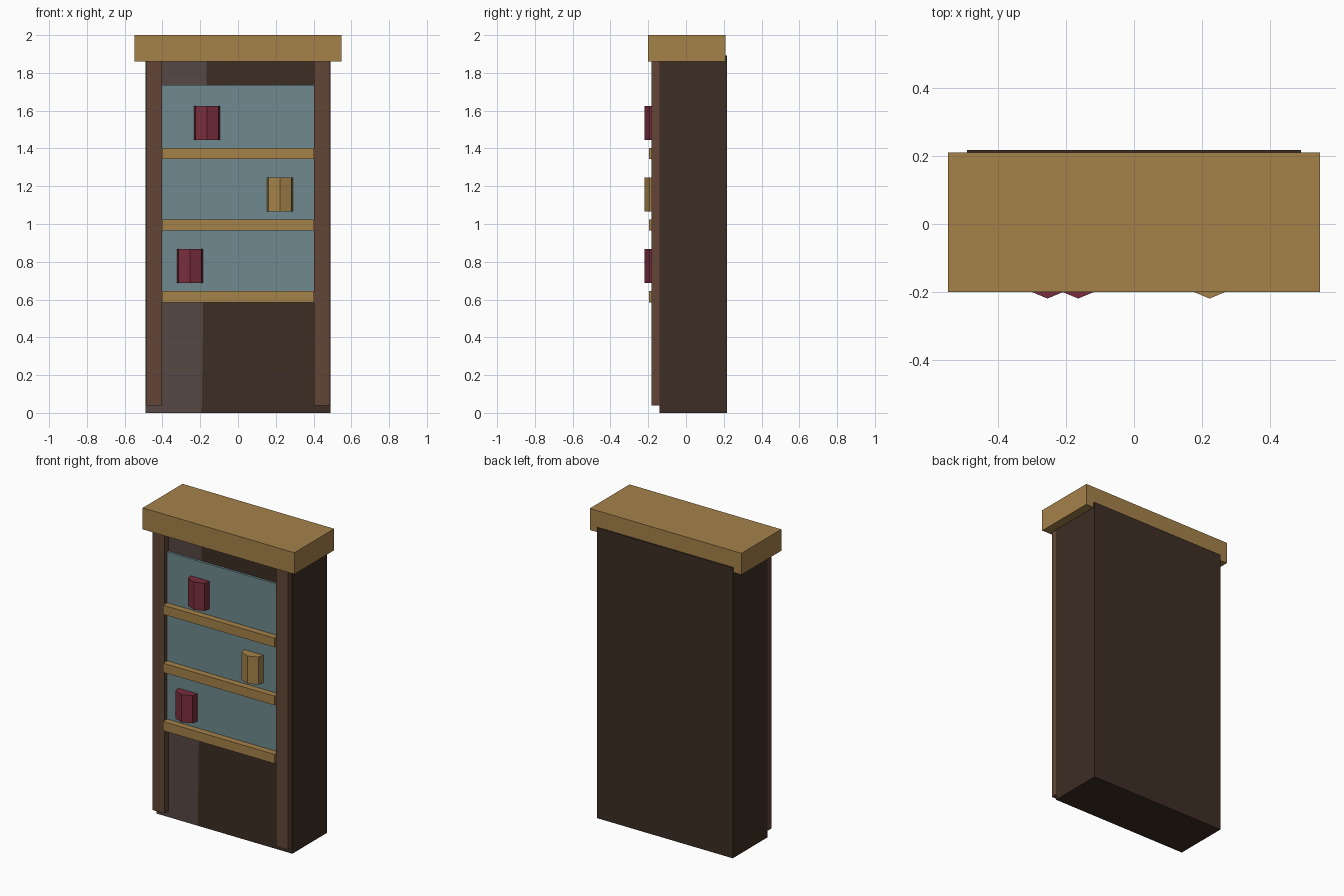
import bpy, bmesh
from mathutils import Vector

if "Cube" in bpy.data.objects:
    bpy.data.objects.remove(bpy.data.objects["Cube"])


def lin(c):
    c /= 255
    return c / 12.92 if c <= 0.04045 else ((c + 0.055) / 1.055) ** 2.4


def material(name, r, g, b):
    m = bpy.data.materials.new(name)
    m.diffuse_color = (lin(r), lin(g), lin(b), 1)
    m.use_nodes = True
    m.node_tree.nodes["Principled BSDF"].inputs["Base Color"].default_value = m.diffuse_color
    return m


DARK = material("dark brown", 61, 45, 36)
GREY = material("grey brown", 87, 72, 68)
BROWN = material("mid brown", 98, 70, 54)
TAN = material("tan wood", 165, 130, 74)
BLUE = material("dusty blue", 112, 138, 142)
RED = material("dark red", 120, 45, 60)


def prism(name, profile, z0, z1, *mats):
    """Extrude an anticlockwise xy profile from z0 to z1."""
    bm = bmesh.new()
    face = bm.faces.new([bm.verts.new((x, y, z0)) for x, y in profile])
    ext = bmesh.ops.extrude_face_region(bm, geom=[face])
    verts = [v for v in ext["geom"] if isinstance(v, bmesh.types.BMVert)]
    bmesh.ops.translate(bm, verts=verts, vec=(0, 0, z1 - z0))
    bmesh.ops.recalc_face_normals(bm, faces=bm.faces[:])
    mesh = bpy.data.meshes.new(name)
    bm.to_mesh(mesh)
    bm.free()
    for m in mats:
        mesh.materials.append(m)
    obj = bpy.data.objects.new(name, mesh)
    bpy.context.collection.objects.link(obj)
    return obj


def box(name, x0, x1, y0, y1, z0, z1, *mats):
    return prism(name, [(x0, y0), (x1, y0), (x1, y1), (x0, y1)], z0, z1, *mats)


# cabinet body, its front split by a slightly leaning cut into two colours
body = box("cabinet_body", -0.49, 0.49, -0.14, 0.218, 0, 1.893, DARK, GREY)
bm = bmesh.new()
bm.from_mesh(body.data)
bmesh.ops.bisect_plane(bm, geom=bm.verts[:] + bm.edges[:] + bm.faces[:],
                       plane_co=Vector((-0.188, 0, 0.3)),
                       plane_no=Vector((1, 0, -0.0145)))
bm.normal_update()
for f in bm.faces:
    if f.normal.y < -0.9 and f.calc_center_median().x < -0.2:
        f.material_index = 1
bm.to_mesh(body.data)
bm.free()

# overhanging top
box("top_slab", -0.547, 0.547, -0.2, 0.21, 1.86, 2.0, TAN)

# front posts
for side, x in (("left", -0.445), ("right", 0.445)):
    box(side + "_post", x - 0.042, x + 0.042, -0.183, -0.13, 0.04, 1.88, BROWN)

# blue panel behind the shelves
box("back_panel", -0.405, 0.405, -0.155, -0.12, 0.6, 1.735, BLUE)

# shelf rails
for i, z in enumerate((0.615, 0.995, 1.373)):
    box(f"shelf_{i + 1}", -0.402, 0.402, -0.196, -0.13, z - 0.03, z + 0.03, TAN)

# books with a pointed front
for i, (x, z, mat) in enumerate(((-0.254, 0.778, RED), (0.222, 1.157, TAN),
                                 (-0.164, 1.535, RED))):
    shape = [(0, -0.219), (0.06, -0.194), (0.071, -0.145), (-0.071, -0.145), (-0.06, -0.194)]
    prism(f"book_{i + 1}", [(x + px, py) for px, py in shape], z - 0.09, z + 0.09, mat)
